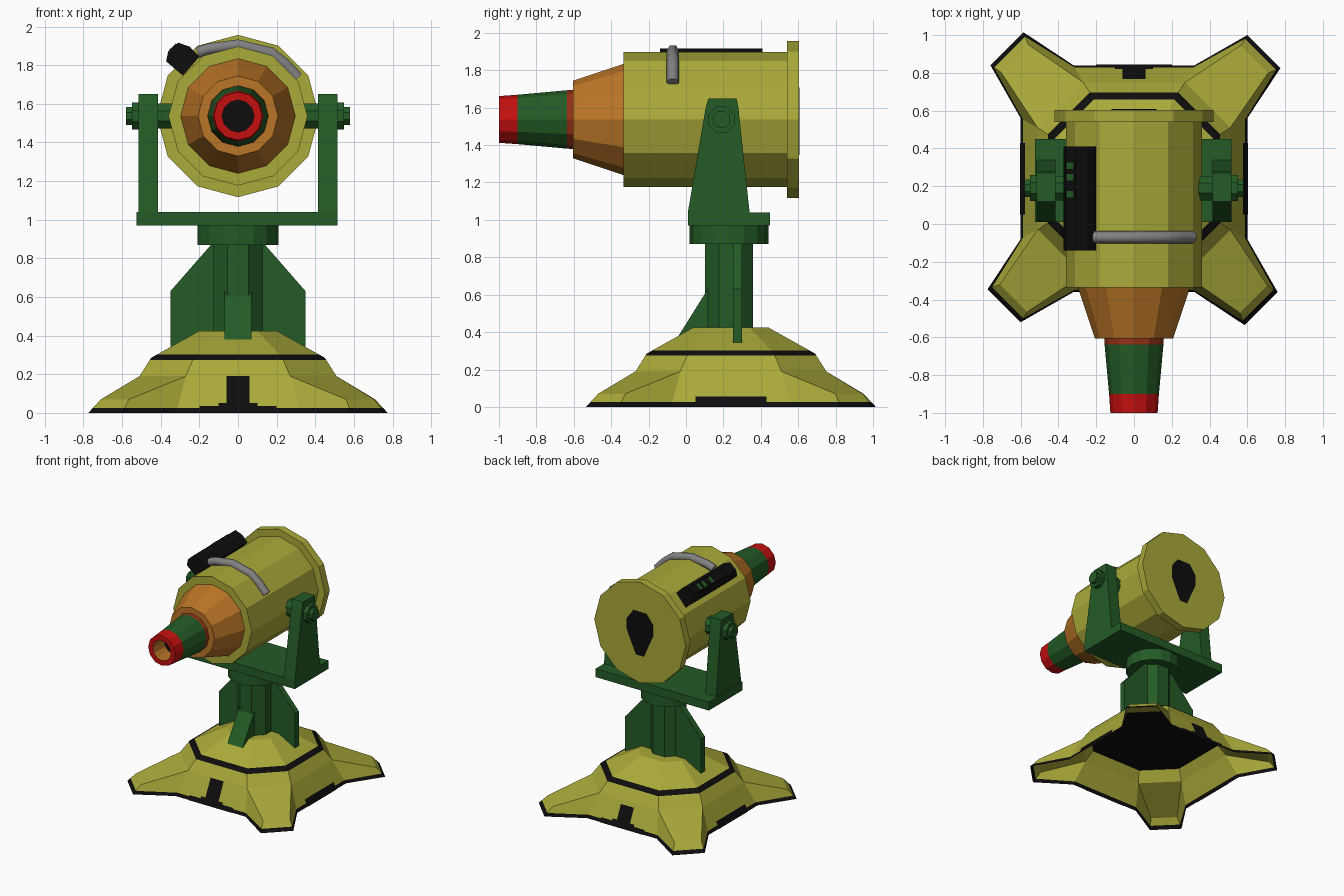
import bpy, bmesh, math
from mathutils import Vector, Matrix

if "Cube" in bpy.data.objects:
    bpy.data.objects.remove(bpy.data.objects["Cube"])

def material(name, rgb):
    m = bpy.data.materials.new(name)
    m.diffuse_color = (*rgb, 1)
    m.use_nodes = True
    m.node_tree.nodes["Principled BSDF"].inputs["Base Color"].default_value = m.diffuse_color
    return m

YEL = material("olive yellow", (0.40, 0.40, 0.042))
GRN = material("dark green", (0.017, 0.105, 0.019))
BLK = material("black", (0.004, 0.004, 0.004))
ORG = material("orange", (0.50, 0.18, 0.02))
RED = material("red", (0.56, 0.005, 0.005))
RUST = material("rust red", (0.30, 0.03, 0.008))
GRY = material("grey", (0.22, 0.22, 0.22))
CY, AXZ = 0.24, 1.537          # base centre y, barrel axis height

def finish(name, bm, mats, normals=True):
    if normals:
        bmesh.ops.recalc_face_normals(bm, faces=bm.faces)
    me = bpy.data.meshes.new(name)
    bm.to_mesh(me)
    bm.free()
    for m in mats:
        me.materials.append(m)
    ob = bpy.data.objects.new(name, me)
    bpy.context.collection.objects.link(ob)
    return ob

def face(bm, pts):
    return bm.faces.new([bm.verts.new(p) for p in pts])

def prism(name, pts, offset, mat):
    """Extrude a flat polygon along an offset vector."""
    bm = bmesh.new()
    f = face(bm, pts)
    r = bmesh.ops.extrude_face_region(bm, geom=[f], use_keep_orig=True)
    bmesh.ops.translate(bm, vec=offset,
                        verts=[v for v in r["geom"] if isinstance(v, bmesh.types.BMVert)])
    return finish(name, bm, [mat])

def box(name, lo, hi, mat):
    (a, b, c), (d, e, f) = lo, hi
    return prism(name, [(a, b, c), (d, b, c), (d, e, c), (a, e, c)], (0, 0, f - c), mat)

def lathe(name, profile, seg_mats, n, axis, centre, turn=0.0):
    """Spin (radius, distance) points around an axis; one material per segment."""
    mats = list(dict.fromkeys(seg_mats))
    bm = bmesh.new()
    rot = Vector((0, 0, 1)).rotation_difference(Vector(axis)).to_matrix()
    rings = []
    for r, d in profile:
        if r == 0:
            rings.append([bm.verts.new(Vector(centre) + rot @ Vector((0, 0, d)))] * n)
            continue
        ang = [turn + 2 * math.pi * i / n for i in range(n)]
        rings.append([bm.verts.new(Vector(centre) + rot @ Vector((r * math.cos(a), r * math.sin(a), d)))
                      for a in ang])
    for (p, q), m in zip(zip(rings, rings[1:]), seg_mats):
        for i in range(n):
            j = (i + 1) % n
            vs = list(dict.fromkeys([p[i], p[j], q[j], q[i]]))
            bm.faces.new(vs).material_index = mats.index(m)
    return finish(name, bm, mats)

def turned(p, k):
    """Quarter-turn a base-local point k times and move it to the base centre."""
    x, y, z = p
    for _ in range(k):
        x, y = -y, x
    return (x, y + CY, z)

# --- base shell: faceted dome with four splayed feet, open underneath
LEVELS = [(0.60, 0.32, 0), (0.51, 0.27, 0.19), (0.45, 0.23, 0.285), (0.20, 0.10, 0.425)]
bm = bmesh.new()
for k in range(4):
    for lv, ((h, c, z), (H, C, Z)) in enumerate(zip(LEVELS, LEVELS[1:])):
        face(bm, [turned(p, k) for p in ((h, -c, z), (h, c, z), (H, C, Z), (H, -C, Z))])
        if lv:
            face(bm, [turned(p, k) for p in ((h, c, z), (c, h, z), (C, H, Z), (H, C, Z))])
    a0, b0, a1, b1 = (0.60, 0.32, 0), (0.32, 0.60, 0), (0.51, 0.27, 0.19), (0.27, 0.51, 0.19)
    fa0, fb0, fa1, fb1 = (0.775, 0.585, 0), (0.60, 0.76, 0), (0.71, 0.56, 0.07), (0.565, 0.705, 0.07)
    for quad in ((a1, fa1, fb1, b1), (fa1, fa0, fb0, fb1), (a0, fa0, fa1, a1), (b0, b1, fb1, fb0)):
        face(bm, [turned(p, k) for p in quad])
h, c, z = LEVELS[-1]
face(bm, [turned(p, k) for k in range(4) for p in ((h, c, z), (c, h, z))])
bmesh.ops.remove_doubles(bm, verts=bm.verts, dist=0.0005)
for cut in (0.025, 0.275, 0.303):
    bmesh.ops.bisect_plane(bm, geom=bm.verts[:] + bm.edges[:] + bm.faces[:],
                           plane_co=(0, 0, cut), plane_no=(0, 0, 1))
for f in bm.faces:
    zs = [v.co.z for v in f.verts]
    f.material_index = int(max(zs) < 0.026 or (min(zs) > 0.274 and max(zs) < 0.304))
finish("base_shell", bm, [YEL, BLK])

# --- black ceiling inside the base
bm = bmesh.new()
face(bm, [turned(p, k) for k in range(4) for p in ((0.455, 0.235, 0.27), (0.235, 0.455, 0.27))])
finish("base_inner_panel", bm, [BLK])

# --- black painted patches on the base walls (k: 0 right, 1 back, 2 left, 3 front)
bm = bmesh.new()
for k in range(4):
    patches = [(0.19, 0.055)] if k % 2 == 0 else [(0.20, 0.035), (0.10, 0.05), (0.06, 0.19 if k == 3 else 0.16)]
    for w, t in patches:
        face(bm, [turned((0.604 - 0.09 * z / 0.19, y, z), k)
                  for y, z in ((-w, 0), (w, 0), (w, t), (-w, t))])
finish("base_patches", bm, [BLK], normals=False)

# --- pedestal column, collar and fins
lathe("column", [(0, 0.38), (0.14, 0.38), (0.14, 0.9), (0, 0.9)], [GRN] * 3, 8,
      (0, 0, 1), (0, 0.23, 0), math.pi / 8)
lathe("collar", [(0, 0.87), (0.21, 0.87), (0.21, 0.975), (0, 0.975)], [GRN] * 3, 16,
      (0, 0, 1), (0, 0.23, 0))
for s, side in ((1, "right"), (-1, "left")):
    prism(side + "_fin", [(s * x, 0.25, z) for x, z in
                          ((0.08, 0.87), (0.14, 0.87), (0.35, 0.63), (0.35, 0.345), (0.08, 0.345))],
          (0, 0.05, 0), GRN)
prism("front_fin", [(-0.07, y, z) for y, z in ((0.15, 0.68), (0.11, 0.62), (-0.04, 0.38), (0.15, 0.38))],
      (0.14, 0, 0), GRN)

# --- yoke with tapered arms and pivot bolts
box("yoke_plate", (-0.525, 0.01, 0.97), (0.515, 0.45, 1.04), GRN)
for s, side in ((1, "right"), (-1, "left")):
    prism(side + "_yoke_arm", [(s * 0.415, y, z) for y, z in
                               ((0.01, 1.0), (0.01, 1.04), (0.105, 1.60), (0.12, 1.65),
                                (0.27, 1.65), (0.28, 1.60), (0.34, 1.04), (0.34, 1.0))],
          (s * 0.10, 0, 0), GRN)
    lathe(side + "_pivot_bolt",
          [(0, 0.30), (0.07, 0.30), (0.07, 0.42), (0.075, 0.42), (0.075, 0.55),
           (0.05, 0.55), (0.05, 0.58), (0, 0.58)], [GRN] * 7, 8,
          (s, 0, 0), (0, 0.19, AXZ), math.pi / 8)

# --- main barrel body with rear rim
lathe("barrel_body",
      [(0.29, -0.335), (0.36, -0.335), (0.36, 0.54), (0.42, 0.54), (0.42, 0.604), (0, 0.604)],
      [YEL] * 5, 12, (0, 1, 0), (0, 0, AXZ))

# --- nose cone and muzzle with hollow bore
lathe("nose_cone", [(0.297, -0.335), (0.207, -0.605), (0.14, -0.605)], [ORG] * 2, 12,
      (0, 1, 0), (0, 0, AXZ))
lathe("muzzle",
      [(0.158, -0.60), (0.156, -0.637), (0.132, -0.90), (0.125, -1.0), (0.083, -1.0),
       (0.083, -0.85), (0, -0.85)],
      [RUST, GRN, RED, RED, ORG, BLK], 12, (0, 1, 0), (0, 0, AXZ))

# --- black drop-shaped marking on the rear disc
prism("rear_marking", [(x, 0.602, AXZ + z) for x, z in
                       ((-0.06, 0.17), (0.06, 0.17), (0.12, 0.09), (0.12, 0.0),
                        (0.035, -0.19), (-0.035, -0.19), (-0.12, 0.0), (-0.12, 0.09))],
      (0, 0.006, 0), BLK)

# --- black sight box on the upper left of the barrel
prism("sight_box", [(x, -0.14, z) for x, z in
                    ((-0.31, 1.917), (-0.25, 1.896), (-0.20, 1.845),
                     (-0.285, 1.746), (-0.372, 1.82), (-0.362, 1.87))], (0, 0.55, 0), BLK)
# small green marks on its outer bevel
for i, y in enumerate((0.14, 0.23, 0.29)):
    prism("sight_mark_%d" % (i + 1),
          [(-0.354, y, 1.877), (-0.318, y, 1.9095), (-0.318, y + 0.035, 1.9095), (-0.354, y + 0.035, 1.877)],
          (-0.003, 0, 0.003), GRN)

# --- grey carrying rail bent over the barrel
cu = bpy.data.curves.new("carry_rail", "CURVE")
cu.dimensions = "3D"
cu.bevel_depth, cu.bevel_resolution, cu.use_fill_caps = 0.033, 1, True
path = [(-0.21, 1.865), (-0.15, 1.885), (0, 1.905), (0.17, 1.865), (0.24, 1.81), (0.31, 1.735)]
sp = cu.splines.new("POLY")
sp.points.add(len(path) - 1)
for p, (x, z) in zip(sp.points, path):
    p.co = (x, -0.07, z, 1)
cu.materials.append(GRY)
rail = bpy.data.objects.new("carry_rail", cu)
bpy.context.collection.objects.link(rail)
bpy.context.view_layer.objects.active = rail
rail.select_set(True)
bpy.ops.object.convert(target="MESH")
